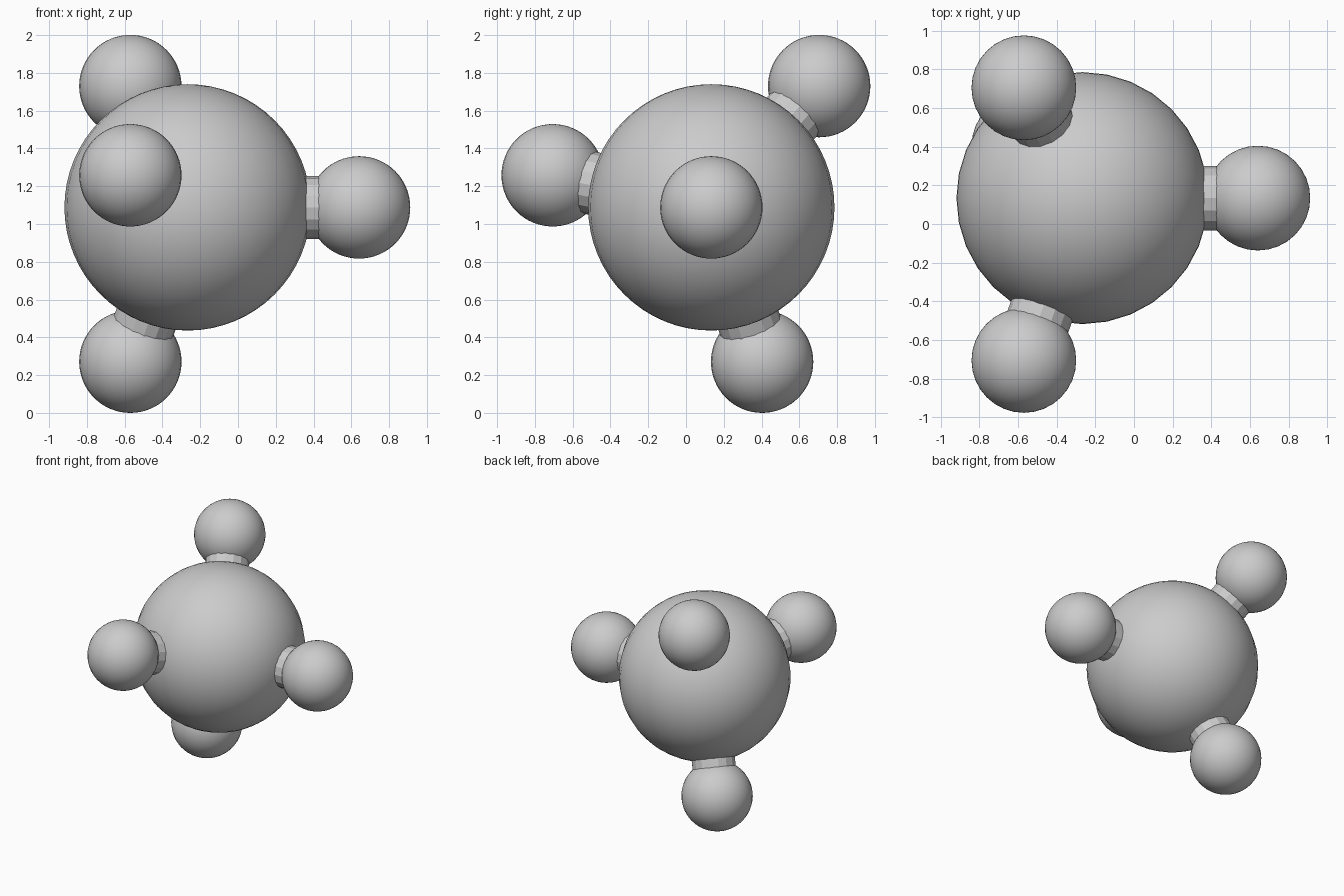
import bpy
from mathutils import Vector

if "Cube" in bpy.data.objects:
    bpy.data.objects.remove(bpy.data.objects["Cube"])

CORE = Vector((-0.267, 0.134, 1.088))
ENDS = {
    "right": Vector((0.641, 0.134, 1.088)),
    "upper_back": Vector((-0.57, 0.705, 1.73)),
    "front": Vector((-0.57, -0.706, 1.258)),
    "lower": Vector((-0.57, 0.403, 0.271)),
}


def ball(name, centre, radius):
    bpy.ops.mesh.primitive_uv_sphere_add(segments=32, ring_count=32,
                                         radius=radius, location=centre)
    obj = bpy.context.object
    obj.name = name
    bpy.ops.object.shade_smooth()
    return obj


def rod(name, start, end, radius):
    axis = end - start
    bpy.ops.mesh.primitive_cylinder_add(vertices=16, radius=radius, depth=axis.length,
                                        location=(start + end) / 2)
    obj = bpy.context.object
    obj.name = name
    obj.rotation_euler = axis.to_track_quat('Z', 'Y').to_euler()
    return obj


# Large central ball
ball("central_ball", CORE, 0.652)

# Four outer balls in a tetrahedral arrangement, each joined by a faceted rod
for label, centre in ENDS.items():
    ball(f"{label}_outer_ball", centre, 0.271)
    rod(f"{label}_connecting_rod", CORE, centre, 0.167)
